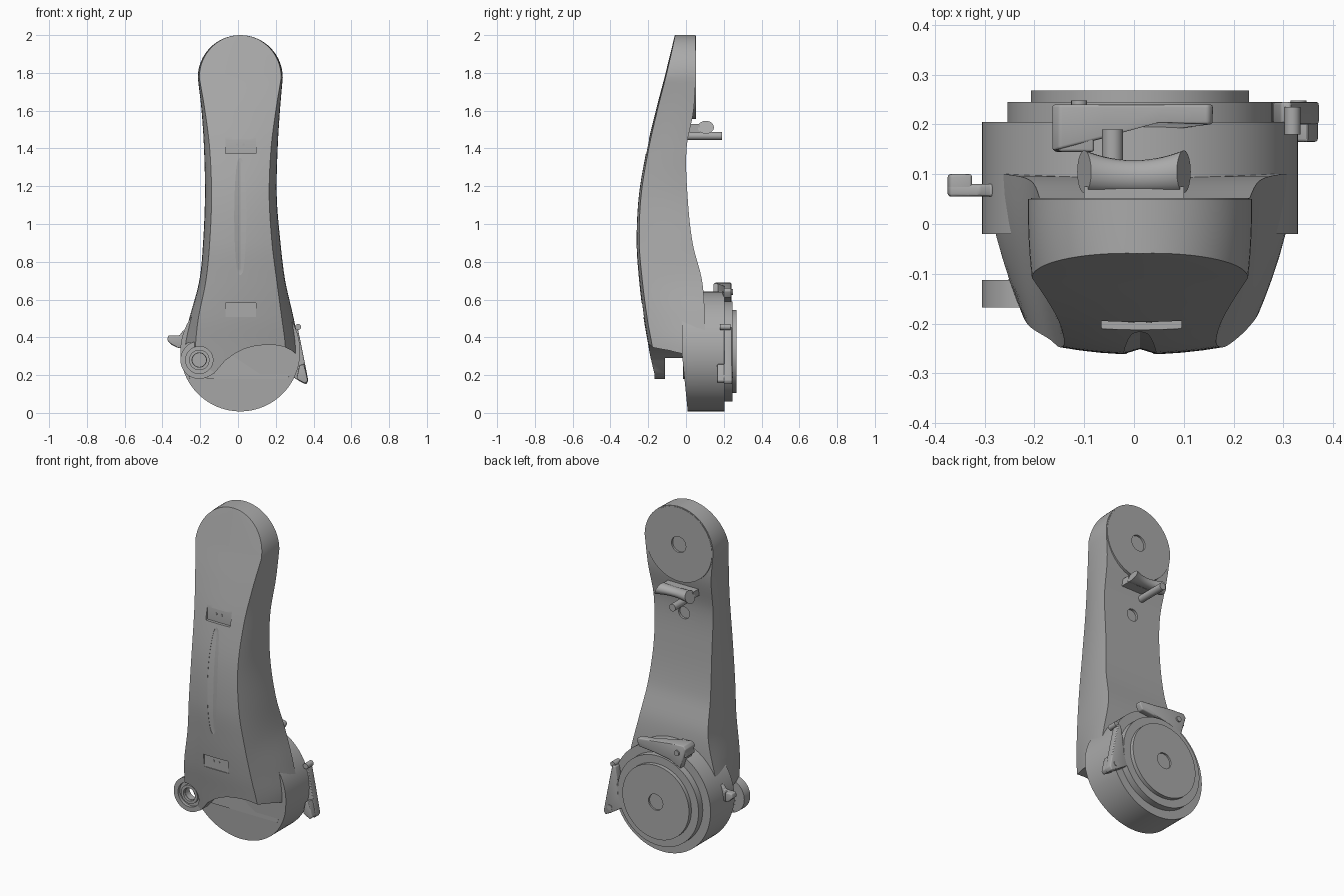
import bpy, bmesh
from math import sin, cos, pi, sqrt

cube = bpy.data.objects.get("Cube")
if cube:
    bpy.data.objects.remove(cube, do_unlink=True)

GREY = (0.4, 0.4, 0.4, 1)
grey = bpy.data.materials.new("plain grey")
grey.use_nodes = True
grey.diffuse_color = GREY
grey.node_tree.nodes["Principled BSDF"].inputs["Base Color"].default_value = GREY
CX, HUB, TOP = 0.012, 0.325, 1.775


def loft(name, rows):
    """Skin closed rings of points and cap both ends."""
    bm = bmesh.new()
    rings = [[bm.verts.new(p) for p in row] for row in rows]
    n = len(rings[0])
    for a, b in zip(rings, rings[1:]):
        for i in range(n):
            j = (i + 1) % n
            bm.faces.new((a[i], a[j], b[j], b[i]))
    bm.faces.new(rings[0])
    bm.faces.new(rings[-1])
    bmesh.ops.recalc_face_normals(bm, faces=bm.faces)
    mesh = bpy.data.meshes.new(name)
    bm.to_mesh(mesh)
    bm.free()
    mesh.materials.append(grey)
    ob = bpy.data.objects.new(name, mesh)
    bpy.context.collection.objects.link(ob)
    return ob


def prism(name, pts, y0, y1):
    """Extrude an x-z outline along y."""
    return loft(name, [[(x, y, z) for x, z in pts] for y in (y0, y1)])


def disc(name, x, z, r, y0, y1, n=64):
    ring = [(x + r * cos(2 * pi * i / n), z + r * sin(2 * pi * i / n)) for i in range(n)]
    return prism(name, ring, y0, y1)


def activate(ob):
    bpy.ops.object.select_all(action='DESELECT')
    ob.select_set(True)
    bpy.context.view_layer.objects.active = ob


def cut(ob, cutter):
    activate(ob)
    mod = ob.modifiers.new("cut", 'BOOLEAN')
    mod.object, mod.operation, mod.solver = cutter, 'DIFFERENCE', 'EXACT'
    bpy.ops.object.modifier_apply(modifier=mod.name)
    bpy.data.objects.remove(cutter, do_unlink=True)


def soften(ob, width):
    activate(ob)
    mod = ob.modifiers.new("round", 'BEVEL')
    mod.width, mod.segments, mod.limit_method = width, 3, 'ANGLE'
    bpy.ops.object.modifier_apply(modifier=mod.name)


# Arm stations: z, left, right, front left, front right, front y, back y
STATIONS = [
    (0.18, -.265, .28, -.225, .22, -.17, .10),
    (0.27, -.30, .316, -.225, .25, -.185, .10),
    (0.36, -.295, .32, -.225, .25, -.20, .10),
    (0.5, -.258, .295, -.21, .232, -.224, .10),
    (0.7, -.205, .25, -.17, .205, -.248, .085),
    (0.9, -.185, .225, -.15, .18, -.262, .035),
    (1.15, -.175, .205, -.14, .165, -.25, .008),
    (1.4, -.18, .21, -.15, .175, -.207, .003),
    (1.6, -.193, .222, -.175, .20, -.16, .04),
    (TOP, -.213, .237, -.205, .229, -.114, .05),
]


def station(z):
    """Smooth interpolation between the stations."""
    k = max(i for i in range(len(STATIONS) - 1) if STATIONS[i][0] <= z + 1e-6)
    a, b = STATIONS[k], STATIONS[k + 1]
    p, q = STATIONS[max(k - 1, 0)], STATIONS[min(k + 2, len(STATIONS) - 1)]
    h = b[0] - a[0]
    t = (z - a[0]) / h
    out = []
    for c in range(1, 7):
        ma = (b[c] - p[c]) / (b[0] - p[0]) * h
        mb = (q[c] - a[c]) / (q[0] - a[0]) * h
        out.append(a[c] * (1 + 2 * t) * (1 - t) ** 2 + ma * t * (1 - t) ** 2
                   + b[c] * t * t * (3 - 2 * t) + mb * t * t * (t - 1))
    return out


def section(z, vals, crown, bulge):
    left, right, fl, fr, yf, yb = vals
    ys = yf + crown                     # y of the front crease
    side = [(f, yb + (ys - yb) * f) for f in (0, .15, .3, .45, .6, .75, .9)]
    pts = []
    for wide, narrow, flip in ((right, fr, False), (left, fl, True)):
        half = [(narrow + (wide - narrow) * (1 - f ** bulge), y) for f, y in side]
        half += [(narrow, ys)]
        half += [(CX + (narrow - CX) * u, yf + crown * u * u) for u in (.75, .5, .25)]
        pts += half[::-1] if flip else half + [(CX, yf)]
    return [(x, y, z) for x, y in pts]


# Arm body with a domed upper end
rows = []
N = 56
for i in range(N + 1):
    z = 0.18 + (TOP - 0.18) * i / N
    rows.append(section(z, station(z), 0.022 - 0.016 * i / N, 1.6 + .8 * i / N))
for i in range(1, 17):
    s = sin(pi / 2 * i / 16.3)
    w = sqrt(1 - s * s)
    l, r, fl, fr, yf, yb = station(TOP)
    vals = [CX + (v - CX) * w for v in (l, r, fl, fr)]
    rows.append(section(TOP + .225 * s, vals + [yf + .055 * s, yb], .006 * w, 2.4))
arm = loft("arm_body", rows)

# Lower front opening that leaves the pivot lug standing
lip = [(.5, .29), (.32, .30), (.285, .33), (.245, .35), (.19, .36), (.14, .36), (.08, .352),
       (.03, .338), (-.02, .312), (-.07, .275), (-.125, .21), (-.165, .187), (-.205, .178),
       (-.26, .195), (-.295, .24), (-.31, .27), (-.5, .27), (-.5, 0), (.5, 0)]
cut(arm, prism("cutter", lip, -.5, -.01))
cut(arm, prism("cutter", [(-.5, .1), (.02, .1), (.02, .29), (-.5, .29)], -.11, -.015))
cut(arm, disc("cutter", -.235, .295, .08, -.11, -.018))

# Central front groove
groove = []
for i in range(41):
    t = i / 40
    z = .73 + .62 * t
    y = station(z)[4]
    swell = max(sin(pi * t), 0) ** .4
    w = .004 + .028 * swell
    groove.append([(CX - w, y - .05, z), (CX + w, y - .05, z), (CX + w, y + .002, z),
                   (CX, y + .002 + .01 * swell, z), (CX - w, y + .002, z)])
cut(arm, loft("cutter", groove))

# Two shallow front slots with screw dots
for z in (1.41, .545):
    y = station(z)[4]
    slot = [(x, z + d) for x, d in ((-.065, -.038), (.095, -.038), (.095, .038), (-.065, .038))]
    cut(arm, prism("cutter", slot, -.5, y + .01))
    for x in (-.005, .03):
        disc("slot_screw", x, z + .01, .006, y + .006, y + .02, 12)

# Pivot lug with counterbored hole
lug = disc("pivot_lug", -.205, .28, .1, -.168, -.112)
for ob in (arm, lug):
    cut(ob, disc("cutter", -.205, .28, .072, -.5, -.15))
    cut(ob, disc("cutter", -.205, .28, .036, -.5, -.05))
bush = disc("pivot_bush", -.205, .28, .054, -.166, -.14)
cut(bush, disc("cutter", -.205, .28, .038, -.5, .5))

# Upper mounting pad
pad = disc("upper_pad", CX, TOP, .219, -.03, .052)
for ob in (arm, pad):
    cut(ob, disc("cutter", CX, TOP, .047, .04, .2))
cut(arm, disc("cutter", CX, 1.35, .036, -.012, .2))

# Lower housing with tilted front, stepped ring and end plate
housing = disc("lower_housing", CX, HUB, .317, -.01, .205, 96)
for v in housing.data.vertices:
    if v.co.y < 0:
        v.co.y = max(-.02, -.02 + (.3 - v.co.z) * .1)
ring = disc("housing_ring", CX, HUB, .266, .19, .245, 96)
plate = disc("end_plate", CX, HUB, .219, .23, .268, 96)
cut(plate, disc("cutter", CX, HUB, .047, .258, .4))

# Saddle bracket and its pin
saddle = []
for i in range(21):
    u = i / 10 - 1
    r = .033 + .01 * u * u
    saddle.append([(CX - .012 + .1 * u - .014 * u * sin(a), .062 + r + r * cos(a),
                    1.512 + .8 * r * sin(a)) for a in (2 * pi * k / 20 for k in range(20))])
bracket = loft("saddle_bracket", saddle)
foot = prism("bracket_foot", [(-.1, 1.49), (.1, 1.49), (.1, 1.53), (-.1, 1.53)], -.01, .075)
pin = disc("bracket_pin", -.043, 1.466, .021, -.02, .19, 24)

# Clips hooked over the ring
top_clip = prism("top_clip", [(-.165, .67), (-.15, .69), (-.06, .685), (.05, .67), (.15, .66),
                              (.16, .645), (.14, .61), (.03, .60), (-.06, .585), (-.13, .55)],
                 .2, .24)
for v in top_clip.data.vertices:        # the wide end curls forward
    if v.co.y < .21:
        v.co.y -= max(0, .05 - v.co.x) * .25
top_hook = prism("top_hook", [(-.162, .62), (-.15, .685), (-.08, .685), (-.08, .6)], .145, .23)
side_clip = prism("side_clip", [(.295, .45), (.315, .455), (.335, .36), (.355, .26), (.372, .17),
                                (.36, .15), (.33, .165), (.245, .22), (.275, .29), (.28, .37)],
                  .2, .245)
side_hook = prism("side_hook", [(.325, .25), (.35, .26), (.37, .17), (.355, .155), (.31, .18)],
                  .165, .23)
side_peg = disc("side_peg", .318, .455, .016, .18, .235, 20)
rest = prism("side_lug", [(-.375, .385), (-.37, .41), (-.31, .41), (-.288, .44), (-.24, .4),
                          (-.28, .34), (-.32, .345), (-.35, .36)], .055, .08)
rest_head = prism("side_lug_head", [(-.375, .385), (-.37, .41), (-.325, .41), (-.325, .35),
                                    (-.35, .36)], .055, .1)
for ob in (top_clip, top_hook, side_clip, side_hook, rest, rest_head):
    soften(ob, .006)
for x, z in ((-.11, .64), (.33, .2)):
    disc("clip_rivet", x, z, .016, .2, .248, 20)

# Smooth shading with crisp edges
for ob in [o for o in bpy.context.scene.objects if o.type == 'MESH']:
    activate(ob)
    bpy.ops.object.shade_smooth_by_angle(angle=.5)
